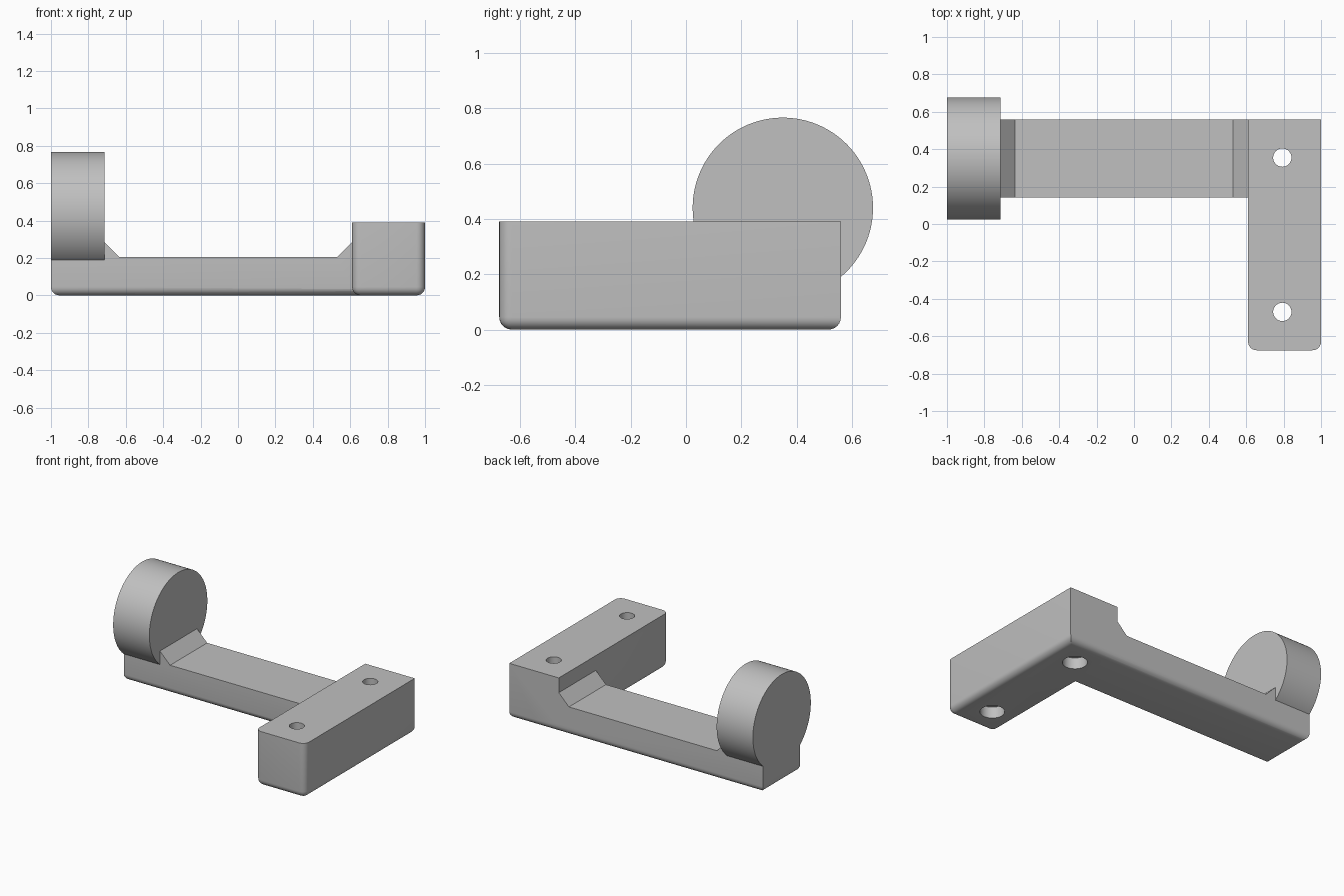
import bpy, bmesh, math
from mathutils import Matrix

if "Cube" in bpy.data.objects:
    bpy.data.objects.remove(bpy.data.objects["Cube"])

GREY = (0.53, 0.53, 0.53, 1)
grey = bpy.data.materials.new("grey_plastic")
grey.use_nodes = True
grey.diffuse_color = GREY
grey.node_tree.nodes["Principled BSDF"].inputs["Base Color"].default_value = GREY

BACK, ROUND = 0.56, 0.045
CUP_Y, CUP_Z = 0.35, 0.44


def finish(bm, name):
    bmesh.ops.recalc_face_normals(bm, faces=bm.faces)
    mesh = bpy.data.meshes.new(name)
    bm.to_mesh(mesh)
    bm.free()
    mesh.materials.append(grey)
    obj = bpy.data.objects.new(name, mesh)
    bpy.context.collection.objects.link(obj)
    return obj


def prism(name, profile, y0, y1, rounded):
    """Extrude an (x, z) profile along y and round the edges chosen by a rule."""
    bm = bmesh.new()
    face = bm.faces.new([bm.verts.new((x, y0, z)) for x, z in profile])
    new = bmesh.ops.extrude_face_region(bm, geom=[face])["geom"]
    verts = [v for v in new if isinstance(v, bmesh.types.BMVert)]
    bmesh.ops.translate(bm, verts=verts, vec=(0, y1 - y0, 0))
    bmesh.ops.recalc_face_normals(bm, faces=bm.faces)
    edges = [e for e in bm.edges if rounded(*[v.co for v in e.verts])]
    bmesh.ops.bevel(bm, geom=edges, offset=ROUND, segments=6, profile=0.5,
                    affect='EDGES', clamp_overlap=True)
    return finish(bm, name)


def cylinder(name, radius, start, end, centre, axis, sides=96):
    """Cylinder from start to end along x or z, centred on the other two axes."""
    bm = bmesh.new()
    bmesh.ops.create_cone(bm, cap_ends=True, segments=sides, radius1=radius,
                          radius2=radius, depth=end - start)
    mid = (start + end) / 2
    if axis == 'X':
        move = Matrix.Translation((mid, *centre)) @ Matrix.Rotation(math.pi / 2, 4, 'Y')
    else:
        move = Matrix.Translation((*centre, mid))
    bm.transform(move)
    return finish(bm, name)


def combine(target, other, operation):
    mod = target.modifiers.new(operation, 'BOOLEAN')
    mod.operation, mod.object, mod.solver = operation, other, 'EXACT'
    bpy.context.view_layer.objects.active = target
    bpy.ops.object.modifier_apply(modifier=mod.name)
    bpy.data.objects.remove(other)


# Mounting block: rounded underneath and on its two front uprights
block = prism("mounting_bracket", [(0.61, 0), (1, 0), (1, 0.39), (0.61, 0.39)],
              -0.675, BACK,
              lambda a, b: a.z + b.z < 0.01 or (a.y + b.y < -1.3 and abs(a.z - b.z) > 0.1))

# Arm with a sloped gusset at each end, running on into the block
arm = prism("arm", [(-1, 0), (0.8, 0), (0.8, 0.285), (0.61, 0.285), (0.53, 0.205),
                    (-0.635, 0.205), (-0.715, 0.285), (-0.74, 0.285),
                    (-0.74, 0.205), (-1, 0.205)],
            0.143, BACK,
            lambda a, b: a.z + b.z < 0.01 and a.x + b.x < 1.5)
combine(block, arm, 'UNION')

# Round cup, open on its outer side
cup = cylinder("cup", 0.326, -1, -0.715, (CUP_Y, CUP_Z), 'X')
combine(block, cup, 'UNION')
combine(block, cylinder("bore", 0.228, -1.1, -0.84, (CUP_Y, CUP_Z), 'X'), 'DIFFERENCE')

# Screw holes, counterbored from below
for y in (0.355, -0.47):
    for radius, top in ((0.049, 0.5), (0.08, 0.08)):
        hole = cylinder("hole", radius, -0.1, top, (0.793, y), 'Z', 48)
        combine(block, hole, 'DIFFERENCE')

# Smooth the curved walls, keep hard edges sharp
bpy.ops.object.select_all(action='DESELECT')
block.select_set(True)
bpy.context.view_layer.objects.active = block
bpy.ops.object.shade_smooth_by_angle(angle=math.radians(30))
